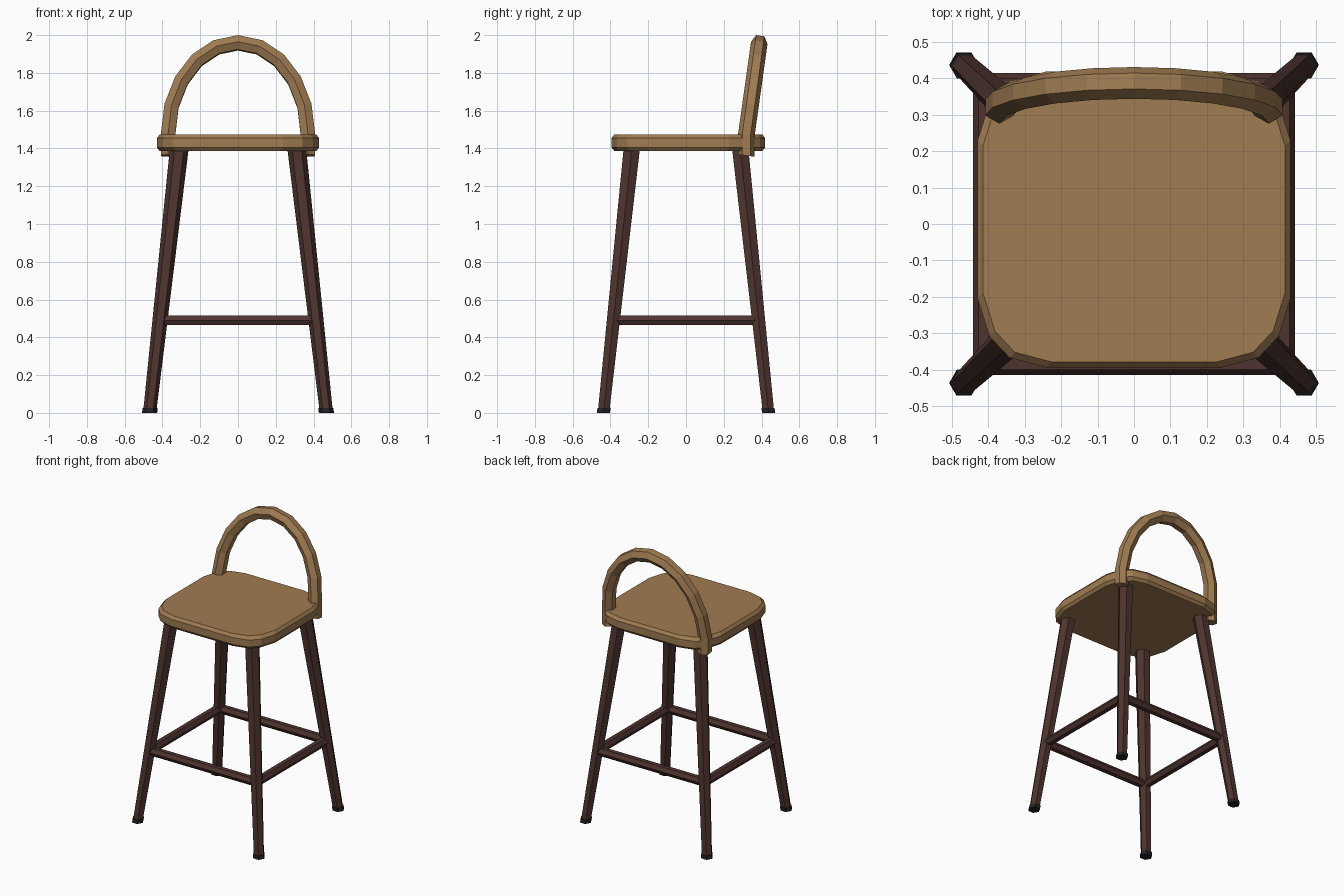
import bpy, bmesh, math
from mathutils import Vector

if "Cube" in bpy.data.objects:
    bpy.data.objects.remove(bpy.data.objects["Cube"])


def material(name, rgb):
    m = bpy.data.materials.new(name)
    m.diffuse_color = (*rgb, 1)
    m.use_nodes = True
    m.node_tree.nodes["Principled BSDF"].inputs["Base Color"].default_value = m.diffuse_color
    return m


WOOD = material("light wood", (0.35, 0.2, 0.083))
DARK = material("dark brown wood", (0.076, 0.034, 0.028))
RUBBER = material("black rubber", (0.017, 0.015, 0.015))


def loft(name, rings, mat):
    """Skin closed rings of points and cap both ends."""
    bm = bmesh.new()
    vs = [[bm.verts.new(p) for p in r] for r in rings]
    n = len(vs[0])
    for a, b in zip(vs, vs[1:]):
        for i in range(n):
            j = (i + 1) % n
            bm.faces.new((a[i], a[j], b[j], b[i]))
    bm.faces.new(vs[0][::-1])
    bm.faces.new(vs[-1])
    bmesh.ops.recalc_face_normals(bm, faces=bm.faces[:])
    me = bpy.data.meshes.new(name)
    bm.to_mesh(me)
    bm.free()
    me.materials.append(mat)
    ob = bpy.data.objects.new(name, me)
    bpy.context.collection.objects.link(ob)
    return ob


def hexagon(c, u, v, r):
    """Six points round c, with a corner along u."""
    c, u, v = Vector(c), Vector(u), Vector(v)
    return [c + r * (math.cos(k * math.pi / 3) * u + math.sin(k * math.pi / 3) * v)
            for k in range(6)]


X, Y, Z = Vector((1, 0, 0)), Vector((0, 1, 0)), Vector((0, 0, 1))

# Seat: rounded rectangle with chamfered rims
def seat_ring(z, inset):
    hx, hy, cy = 0.43 - inset, 0.407 - inset, 0.0125
    corner = [(0, 0.19), (0.033, 0.085), (0.088, 0.027), (0.19, 0)]
    q = [(hx - a, hy - b) for a, b in corner]
    pts = q + [(-x, y) for x, y in q[::-1]] + [(-x, -y) for x, y in q] \
        + [(x, -y) for x, y in q[::-1]]
    return [(x, y + cy, z) for x, y in pts]


loft("seat", [seat_ring(1.387, 0.015), seat_ring(1.406, 0),
              seat_ring(1.454, 0), seat_ring(1.474, 0.015)], WOOD)

# Splayed tapered legs with rubber feet
BOT, TOP = Vector((0.468, 0.437, 0.0)), Vector((0.312, 0.288, 1.39))


def on_leg(z, sx, sy):
    p = BOT.lerp(TOP, z / 1.39)
    return Vector((p.x * sx, p.y * sy, z))


for sy, fb in ((-1, "front"), (1, "back")):
    for sx, lr in ((-1, "left"), (1, "right")):
        loft(f"{fb}_{lr}_leg", [hexagon(on_leg(z, sx, sy), X, Y, r)
                                for z, r in ((0.015, 0.035), (1.41, 0.05))], DARK)
        loft(f"{fb}_{lr}_foot", [hexagon(on_leg(z, sx, sy), X, Y, 0.04)
                                 for z in (0.0, 0.026)], RUBBER)

# Footrest stretchers
H = 0.49
for s, fb, lr in ((-1, "front", "left"), (1, "back", "right")):
    loft(f"{fb}_stretcher", [hexagon(on_leg(H, sx, s), Y, Z, 0.03)
                             for sx in (-1, 1)], DARK)
    loft(f"{lr}_stretcher", [hexagon(on_leg(H, s, sy), X, Z, 0.03)
                             for sy in (-1, 1)], DARK)

# Leaning arched backrest: half ellipse with short posts down past the seat
SEGS, RX, RZ, Z0 = 10, 0.37, 0.484, 1.475
flat = [(RX, 1.362)]
flat += [(RX * math.cos(i * math.pi / SEGS), Z0 + RZ * math.sin(i * math.pi / SEGS))
         for i in range(SEGS + 1)]
flat += [(-RX, 1.362)]
LEAN = 0.14
path = [Vector((x, 0.32 + max(0, z - Z0) * LEAN, z)) for x, z in flat]
depth = Vector((0, 1, -LEAN)).normalized()
rings = []
for i, p in enumerate(path):
    t = (path[min(i + 1, len(path) - 1)] - path[max(i - 1, 0)]).normalized()
    side = t.cross(depth).normalized()
    rings.append(hexagon(p, depth, side, 0.044))
loft("backrest_arch", rings, WOOD)
